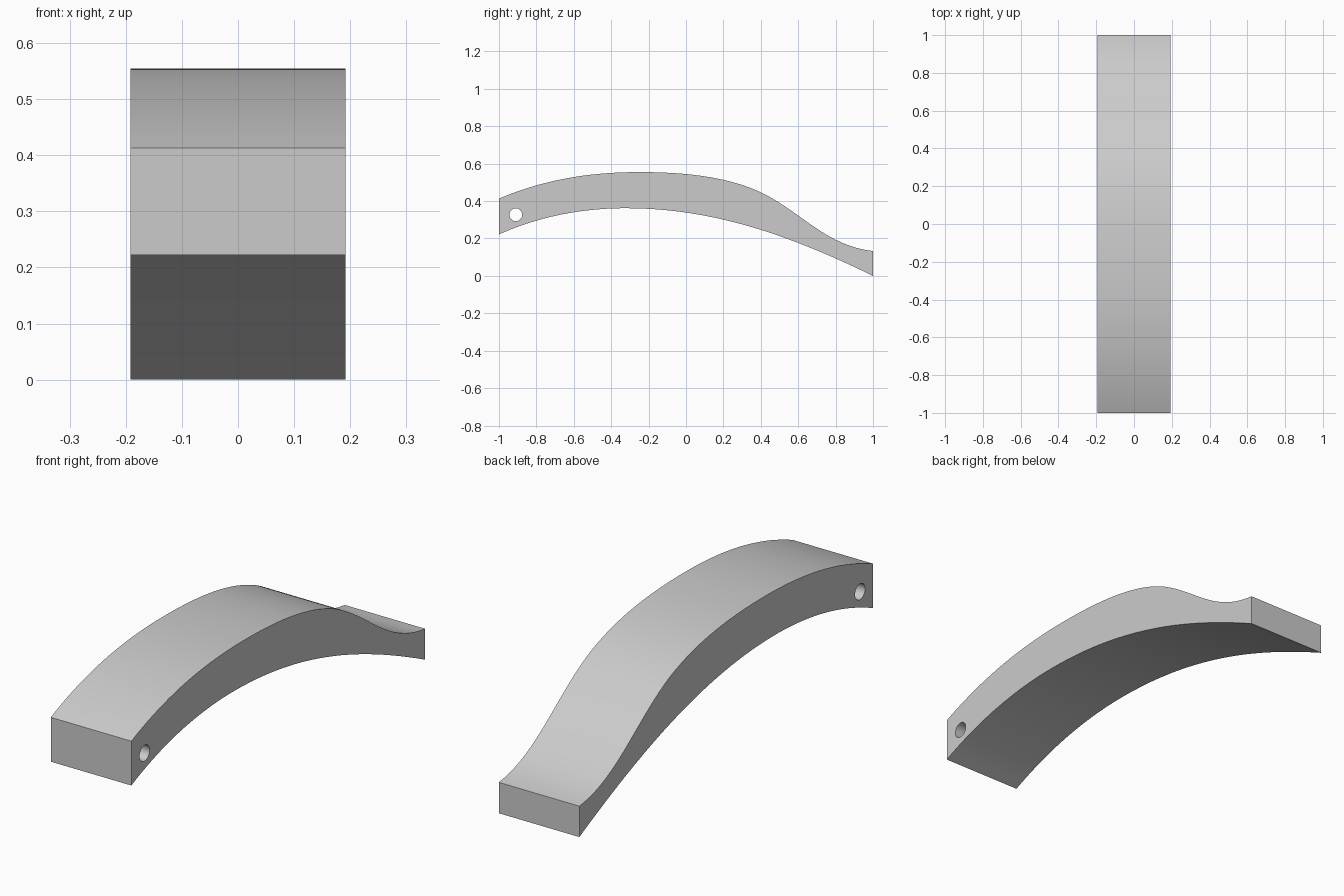
import bpy, bmesh, math

if "Cube" in bpy.data.objects:
    bpy.data.objects.remove(bpy.data.objects["Cube"])

HALF_WIDTH = 0.192

grey = bpy.data.materials.new("plain grey")
grey.use_nodes = True
colour = (0.6, 0.6, 0.6, 1)
grey.diffuse_color = colour
grey.node_tree.nodes["Principled BSDF"].inputs["Base Color"].default_value = colour


def add_outline(curve, knots):
    """Closed outline; each knot is (left handle, point, right handle)."""
    spline = curve.splines.new('BEZIER')
    spline.bezier_points.add(len(knots) - 1)
    spline.use_cyclic_u = True
    for p, (left, point, right) in zip(spline.bezier_points, knots):
        p.handle_left_type = p.handle_right_type = 'FREE'
        p.handle_left = (*left, 0)
        p.co = (*point, 0)
        p.handle_right = (*right, 0)


def circle_knots(cy, cz, r):
    """Four knots of a circle."""
    k = r * 0.5523
    knots = []
    for i in range(4):
        c, s = math.cos(i * math.pi / 2), math.sin(i * math.pi / 2)
        y, z = cy + r * c, cz + r * s
        knots.append(((y + k * s, z - k * c), (y, z), (y - k * s, z + k * c)))
    return knots


# Side profile of the lever, with the pin hole as an inner outline
curve = bpy.data.curves.new("lever_profile", 'CURVE')
curve.dimensions = '2D'
curve.fill_mode = 'BOTH'
curve.extrude = HALF_WIDTH
curve.resolution_u = 20
add_outline(curve, [
    ((-1, 0.35), (-1, 0.413), (-0.75, 0.52)),
    ((-0.5, 0.555), (-0.25, 0.555), (0, 0.555)),
    ((0.22, 0.53), (0.4, 0.447), (0.62, 0.34)),
    ((0.75, 0.16), (1, 0.133), (1, 0.09)),
    ((1, 0.04), (1, 0), (0.58, 0.205)),
    ((0.16, 0.362), (-0.32, 0.362), (-0.55, 0.362)),
    ((-0.78, 0.32), (-1, 0.222), (-1, 0.285)),
])
add_outline(curve, circle_knots(-0.91, 0.327, 0.034))

# Turn the extruded profile into a mesh, standing along y
profile = bpy.data.objects.new("lever_profile", curve)
bpy.context.collection.objects.link(profile)
profile.rotation_euler = (math.pi / 2, 0, math.pi / 2)
bpy.context.view_layer.update()
mesh = bpy.data.meshes.new_from_object(
    profile.evaluated_get(bpy.context.evaluated_depsgraph_get()))
mesh.transform(profile.matrix_world)
bpy.data.objects.remove(profile)

# Weld the sides to the rim
bm = bmesh.new()
bm.from_mesh(mesh)
bmesh.ops.remove_doubles(bm, verts=bm.verts, dist=0.0001)
bmesh.ops.recalc_face_normals(bm, faces=bm.faces)
bm.to_mesh(mesh)
bm.free()

mesh.materials.clear()
mesh.materials.append(grey)
lever = bpy.data.objects.new("curved_lever", mesh)
bpy.context.collection.objects.link(lever)

# Smooth the curved faces, keep the rims sharp
bpy.context.view_layer.objects.active = lever
lever.select_set(True)
bpy.ops.object.shade_smooth_by_angle(angle=math.radians(30))
